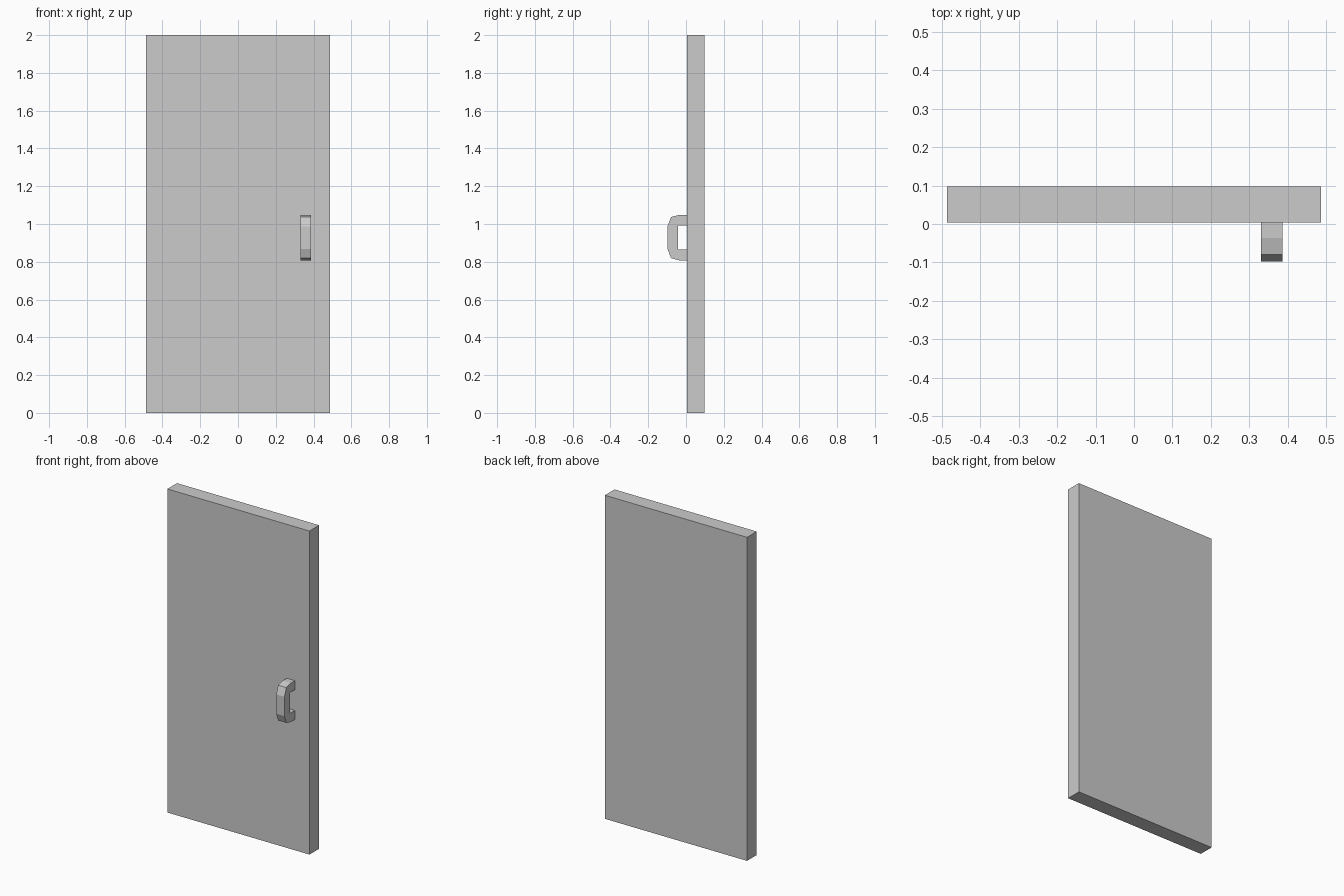
import bpy
import bmesh

if "Cube" in bpy.data.objects:
    bpy.data.objects.remove(bpy.data.objects["Cube"])


def prism(name, profile, x0, x1):
    """Extrude a (y, z) profile along x."""
    bm = bmesh.new()
    face = bm.faces.new([bm.verts.new((x0, y, z)) for y, z in profile])
    ext = bmesh.ops.extrude_face_region(bm, geom=[face], use_keep_orig=True)
    moved = [v for v in ext["geom"] if isinstance(v, bmesh.types.BMVert)]
    bmesh.ops.translate(bm, verts=moved, vec=(x1 - x0, 0, 0))
    bmesh.ops.recalc_face_normals(bm, faces=bm.faces)
    mesh = bpy.data.meshes.new(name)
    bm.to_mesh(mesh)
    bm.free()
    obj = bpy.data.objects.new(name, mesh)
    bpy.context.collection.objects.link(obj)
    return obj


FACE = 0.004   # y of the door's front surface
BACK = 0.098

# door slab
prism("door_panel", [(FACE, 0), (BACK, 0), (BACK, 2), (FACE, 2)], -0.486, 0.486)

# C-shaped pull handle with faceted outer corners, mirrored about its mid height
MID = 0.928
upper = [(FACE, 0.064), (FACE, 0.12), (-0.036, 0.12), (-0.079, 0.109), (-0.098, 0.06)]
inner = (-0.042, 0.064)
profile = [inner] + upper + [(y, -z) for y, z in reversed(upper)] + [(inner[0], -inner[1])]
prism("pull_handle", [(y, MID + z) for y, z in profile], 0.33, 0.386)
